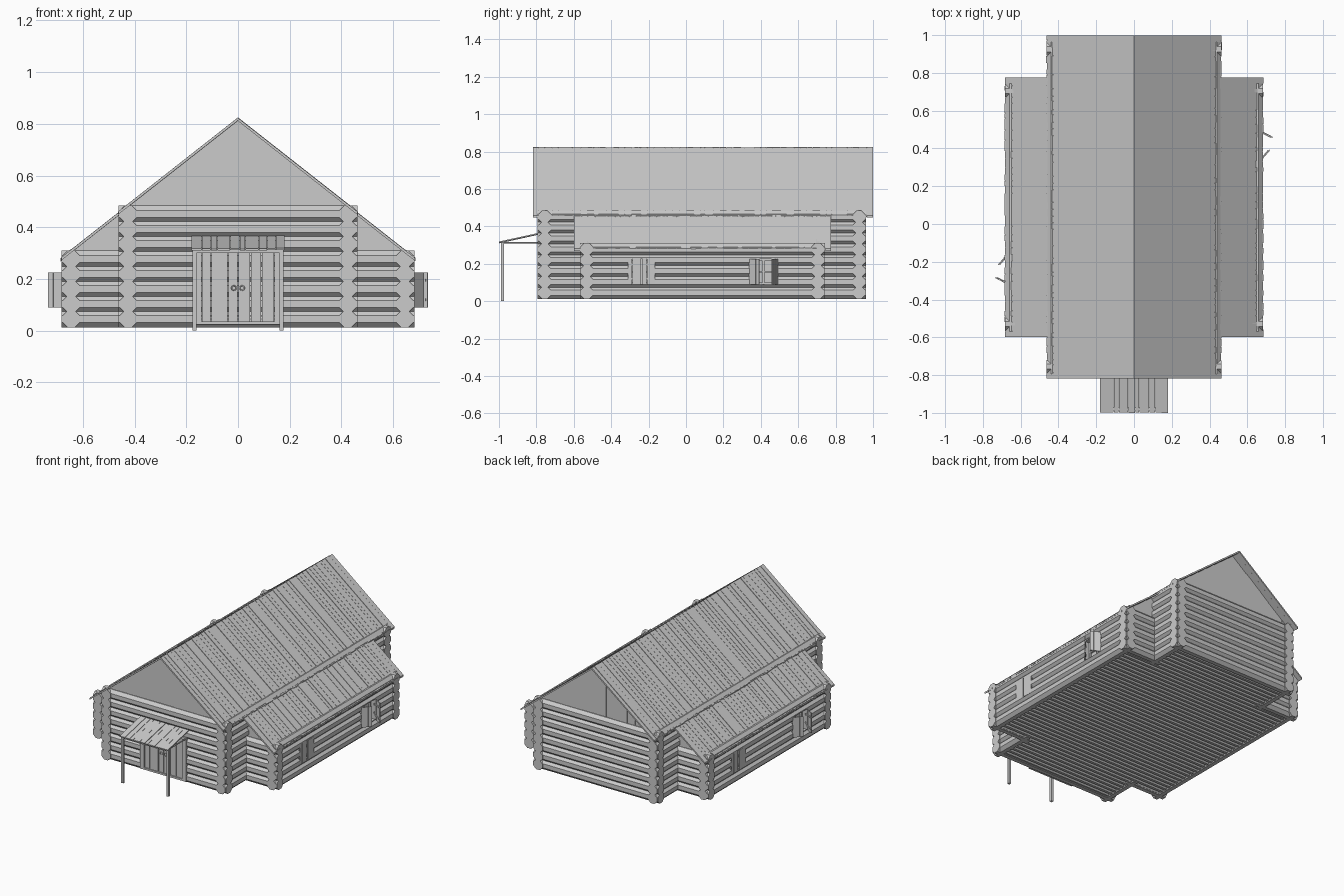
import bpy, bmesh, math, random
from mathutils import Matrix, Vector

random.seed(4)
if "Cube" in bpy.data.objects:
    bpy.data.objects.remove(bpy.data.objects["Cube"])

GREY = (0.6, 0.6, 0.6, 1)
wood = bpy.data.materials.new("grey_wood")
wood.use_nodes = True
wood.diffuse_color = GREY
wood.node_tree.nodes["Principled BSDF"].inputs["Base Color"].default_value = GREY

LOG_R, PITCH, LOG_Z = 0.033, 0.058, 0.045
FRONT, BACK = -0.755, 0.925          # main wall lines
WING_F, WING_B = -0.53, 0.705        # wing wall lines
MAIN_X, WING_X, OUT = 0.425, 0.645, 0.038
RIDGE, SLOPE, THICK = 0.825, 0.785, 0.012
MID = (WING_F + WING_B) / 2
HALF_TURN = (Matrix.Translation((0, MID, 0)) @ Matrix.Rotation(math.pi, 4, 'Z')
             @ Matrix.Translation((0, -MID, 0)))


def prism(bm, pts, a, b, axis):
    """Extrude a 2D outline from a to b along an axis."""
    def place(u, v, w):
        return {'x': (w, u, v), 'y': (u, w, v), 'z': (u, v, w)}[axis]
    lo = [bm.verts.new(place(u, v, a)) for u, v in pts]
    hi = [bm.verts.new(place(u, v, b)) for u, v in pts]
    bm.faces.new(lo)
    bm.faces.new(hi)
    n = len(pts)
    for i in range(n):
        bm.faces.new((lo[i], lo[(i + 1) % n], hi[(i + 1) % n], hi[i]))


def box(bm, x0, x1, y0, y1, z0, z1):
    prism(bm, [(x0, y0), (x1, y0), (x1, y1), (x0, y1)], z0, z1, 'z')


def log(bm, c, z, a, b, axis, r=LOG_R):
    """Eight-sided log with flat sides facing outwards."""
    R = r / math.cos(math.pi / 8)
    angles = [math.pi / 8 + i * math.pi / 4 for i in range(8)]
    prism(bm, [(c + R * math.cos(t), z + R * math.sin(t)) for t in angles], a, b, axis)


def make(name, bm, turned=False, cutters=()):
    if turned:
        bm.transform(HALF_TURN)
    bmesh.ops.recalc_face_normals(bm, faces=bm.faces)
    me = bpy.data.meshes.new(name)
    bm.to_mesh(me)
    bm.free()
    me.materials.append(wood)
    ob = bpy.data.objects.new(name, me)
    bpy.context.collection.objects.link(ob)
    for dims in cutters:
        cb = bmesh.new()
        box(cb, *dims)
        cutter = make("cutter", cb, turned)
        cutter.hide_render = True
        mod = ob.modifiers.new("opening", 'BOOLEAN')
        mod.operation, mod.solver, mod.use_self, mod.object = 'DIFFERENCE', 'EXACT', True, cutter
        bpy.context.view_layer.objects.active = ob
        bpy.ops.object.modifier_apply(modifier=mod.name)
        bpy.data.objects.remove(cutter)
    return ob


def strips(a, b, width):
    """Split a span into boards of slightly uneven width."""
    n = round((b - a) / width)
    cuts = [a] + [a + (b - a) * (i + random.uniform(-.25, .25)) / n for i in range(1, n)] + [b]
    return list(zip(cuts, cuts[1:]))


def roof_z(x):
    return RIDGE - SLOPE * abs(x)


# Main front and back log walls
for name, y, cut in (("front_wall", FRONT, [(-.168, .168, FRONT - .1, FRONT + .1, .03, .315)]),
                     ("back_wall", BACK, [])):
    bm = bmesh.new()
    for i in range(8):
        log(bm, y, LOG_Z + i * PITCH, -MAIN_X - OUT, MAIN_X + OUT, 'x')
    make(name, bm, cutters=cut)

# Main side walls: stubs below, full logs above the wings
for side, s in (("left", 1), ("right", -1)):
    bm = bmesh.new()
    for i in range(8):
        spans = [(FRONT - OUT, WING_F + OUT), (WING_B - OUT, BACK + OUT)]
        if i > 5:
            spans = [(FRONT - OUT, BACK + OUT)]
        for a, b in spans:
            log(bm, s * MAIN_X, LOG_Z + i * PITCH, a, b, 'y')
    make(side + "_main_side_wall", bm)

# Wings with windows; the second wing is a half turn of the first
WINDOWS = ((-.31, -.165), (.342, .487))
WZ0, WZ1 = .09, .225
for side, turned in (("left", False), ("right", True)):
    bm = bmesh.new()
    for i in range(5):
        log(bm, WING_X, LOG_Z + i * PITCH, WING_F - OUT, WING_B + OUT, 'y')
    make(side + "_wing_side_wall", bm, turned,
         [(WING_X - .1, WING_X + .1, a, b, WZ0, WZ1) for a, b in WINDOWS])
    bm = bmesh.new()
    for y in (WING_F, WING_B):
        for i in range(5):
            log(bm, y, LOG_Z + i * PITCH, MAIN_X - OUT, WING_X + OUT, 'x')
    make(side + "_wing_end_walls", bm, turned)

    # Window frames, panes and crossbars
    bm = bmesh.new()
    for a, b in WINDOWS:
        m, zm = (a + b) / 2, (WZ0 + WZ1) / 2
        box(bm, .628, .632, a, b, WZ0, WZ1)
        for y in (a + .004, m, b - .004):
            box(bm, .625, .645, y - .005, y + .005, WZ0, WZ1)
        for z in (WZ0 + .004, zm, WZ1 - .004):
            box(bm, .626, .643, a, b, z - .005, z + .005)
    make(side + "_windows", bm, turned)

    # Boarded shutters: one pair closed, one pair swung open
    bm = bmesh.new()
    (a, b), (c, d) = WINDOWS
    for hinge, direction, angle in ((a, 1, 0), (b, -1, 3), (c, 1, 40), (d, -1, 63)):
        t = math.radians(angle)
        along = Vector((math.sin(t), direction * math.cos(t)))
        out = Vector((math.cos(t), -direction * math.sin(t)))
        start = Vector((.672, hinge))

        def leaf(u0, u1, d0, d1, z0, z1):
            corners = ((u0, d0), (u1, d0), (u1, d1), (u0, d1))
            prism(bm, [start + along * u + out * v for u, v in corners], z0, z1, 'z')
        for k in range(3):
            leaf(k * .023, k * .023 + .0215, 0, .006, WZ0, WZ1)
        for z in (WZ0 + .025, WZ1 - .035):
            leaf(.004, .062, -.004, .001, z, z + .01)
    make(side + "_shutters", bm, turned)


# Roof boards running down the slopes
def roof(name, s, x0, x1, y0, y1, drop):
    bm = bmesh.new()
    for a, b in strips(y0, y1, .036):
        lift = random.uniform(-.003, 0) - drop
        end = x1 + random.uniform(-.004, 0)
        za, zb = roof_z(x0) + lift, roof_z(end) + lift
        prism(bm, [(s * x0, za), (s * end, zb), (s * end, zb - THICK), (s * x0, za - THICK)],
              a + .001, b - .001, 'y')
    # Continuous sheathing under the boards
    za, zb = roof_z(x0) - drop, roof_z(x1 - .006) - drop
    e = s * (x1 - .006)
    prism(bm, [(s * x0, za - .006), (e, zb - .006), (e, zb - .011), (s * x0, za - .011)],
          y0 + .002, y1 - .002, 'y')
    make(name, bm)


for side, s in (("left", 1), ("right", -1)):
    roof(side + "_main_roof", s, 0, .465, -.82, 1.0, 0)
    roof(side + "_wing_roof", s, .445, .686, -.6, .777, .004)

# Boarded gables
for name, front, back, x0, x1, base in (("main", FRONT, BACK, 0, .445, .474),
                                        ("wing", WING_F, WING_B, .43, .665, .302)):
    bm = bmesh.new()
    for y in (front, back):
        for s in (1, -1):
            for a, b in strips(x0, x1, .058):
                za, zb = (max(roof_z(x) - THICK, base + .001) for x in (a, b))
                d = random.uniform(.008, .012)
                prism(bm, [(s * a, base), (s * b, base), (s * b, zb), (s * a, za)],
                      y - d, y + d, 'y')
    make(name + "_gables", bm)

# Floor of thin logs following the cross-shaped plan
bm = bmesh.new()
y = FRONT + .02
while y < BACK:
    half = WING_X if WING_F < y < WING_B else MAIN_X
    log(bm, y, .036, -half, half, 'x', .02)
    y += .036
make("floor", bm)

# Double door of boards with a frame
bm = bmesh.new()
for s in (1, -1):
    for a, b in strips(0, .142, .047):
        d = random.uniform(0, .004)
        prism(bm, [(s * (a + .002), .035), (s * (b - .002), .035),
                   (s * (b - .002), .31), (s * (a + .002), .31)], -.785 - d, -.75, 'y')
make("door_boards", bm)
bm = bmesh.new()
for s in (1, -1):
    prism(bm, [(s * .142, .03), (s * .17, .03), (s * .17, .315), (s * .142, .315)], -.795, -.72, 'y')
box(bm, -.17, .17, -.795, -.72, .305, .322)
box(bm, -.17, .17, -.795, -.72, .024, .036)
make("door_frame", bm)
for side, s in (("left", 1), ("right", -1)):
    bpy.ops.mesh.primitive_torus_add(major_radius=.009, minor_radius=.002, major_segments=12,
                                     minor_segments=6, location=(s * .016, -.792, .165),
                                     rotation=(math.pi / 2, 0, 0))
    ring = bpy.context.object
    ring.name = side + "_door_ring"
    ring.data.materials.append(wood)

# Porch canopy, beam and posts
bm = bmesh.new()
for a, b in strips(-.18, .18, .036):
    d = random.uniform(-.003, 0)
    prism(bm, [(-.77, .369 + d), (-1 - d, .319 + d), (-1 - d, .312 + d), (-.77, .362 + d)],
          a + .001, b - .001, 'x')
make("porch_roof", bm)
bm = bmesh.new()
box(bm, -.175, .175, -.988, -.972, .3, .314)
for s in (1, -1):
    log(bm, s * .168, .312, -.99, -.76, 'y', .004)
make("porch_beam", bm)
for side, s in (("left", 1), ("right", -1)):
    bm = bmesh.new()
    x = s * .168
    box(bm, x - .008, x + .008, -.988, -.972, 0, .314)
    make(side + "_porch_post", bm)
